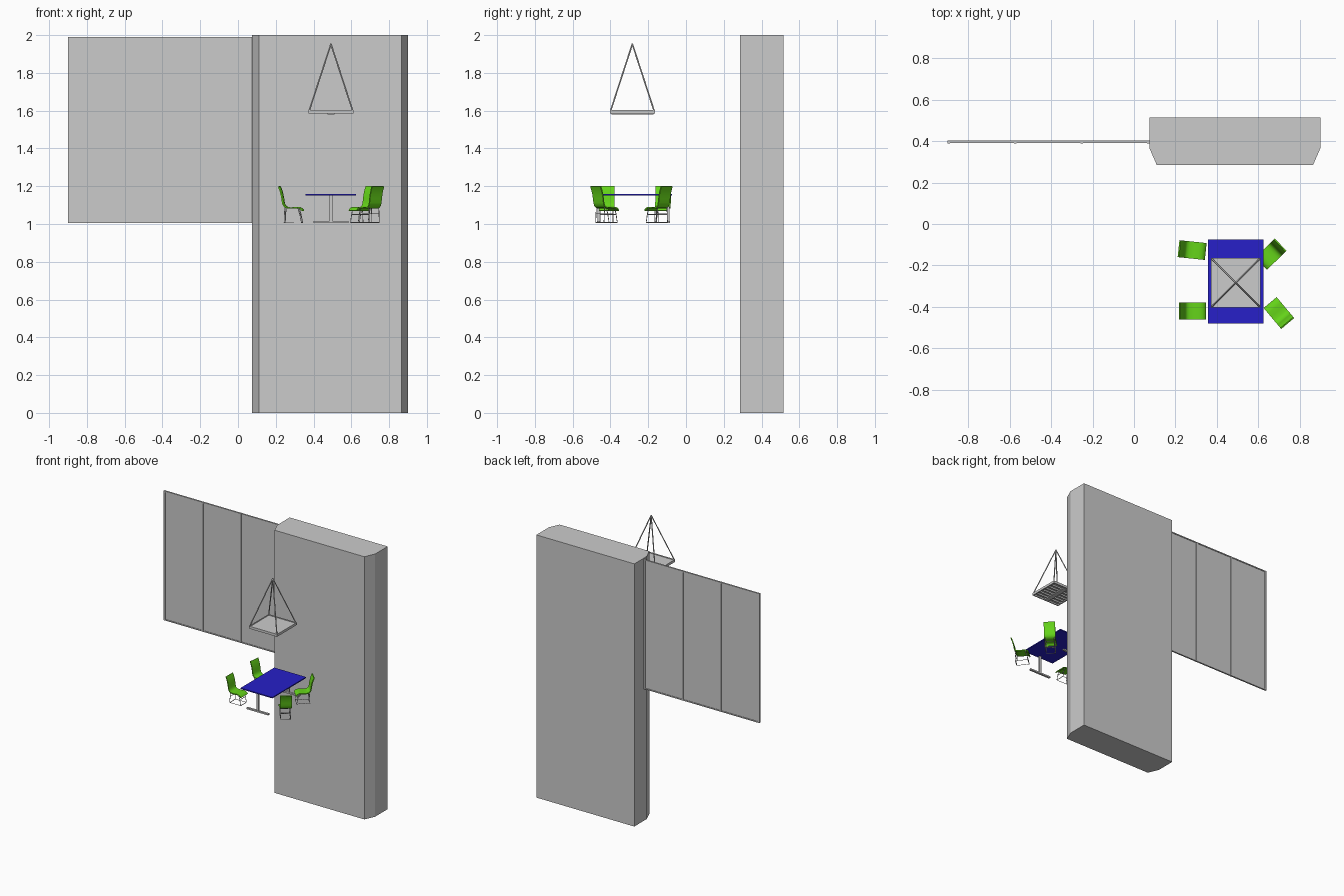
import bpy, bmesh, math
from mathutils import Matrix, Vector

if "Cube" in bpy.data.objects:
    bpy.data.objects.remove(bpy.data.objects["Cube"])


def material(name, rgb):
    m = bpy.data.materials.new(name)
    m.diffuse_color = (*rgb, 1)
    m.use_nodes = True
    m.node_tree.nodes["Principled BSDF"].inputs["Base Color"].default_value = m.diffuse_color
    return m


GREEN = material("green", (0.13, 0.66, 0.01))
BLUE = material("blue", (0.02, 0.014, 0.58))
FLOOR = 1.005


def add_mesh(name, bm, mat=None):
    bmesh.ops.recalc_face_normals(bm, faces=bm.faces[:])
    me = bpy.data.meshes.new(name)
    bm.to_mesh(me)
    bm.free()
    if mat:
        me.materials.append(mat)
    ob = bpy.data.objects.new(name, me)
    bpy.context.collection.objects.link(ob)
    return ob


def boxes(name, spans, mat=None):
    """One object from (x0, x1, y0, y1, z0, z1) boxes."""
    bm = bmesh.new()
    for x0, x1, y0, y1, z0, z1 in spans:
        mx = Matrix.Translation(((x0 + x1) / 2, (y0 + y1) / 2, (z0 + z1) / 2))
        bmesh.ops.create_cube(bm, size=1, matrix=mx @ Matrix.Diagonal((x1 - x0, y1 - y0, z1 - z0, 1)))
    return add_mesh(name, bm, mat)


def rods(name, paths, radius):
    """Bars following straight point-to-point paths."""
    cu = bpy.data.curves.new(name, 'CURVE')
    cu.dimensions = '3D'
    cu.bevel_depth = radius
    cu.bevel_resolution = 1
    cu.use_fill_caps = True
    for pts in paths:
        sp = cu.splines.new('POLY')
        sp.points.add(len(pts) - 1)
        for p, co in zip(sp.points, pts):
            p.co = (*co, 1)
    ob = bpy.data.objects.new(name, cu)
    bpy.context.collection.objects.link(ob)
    return ob


# Column with chamfered front corners
bm = bmesh.new()
outline = [(0.075, 0.515), (0.075, 0.365), (0.11, 0.285),
           (0.865, 0.285), (0.9, 0.365), (0.9, 0.515)]
face = bm.faces.new([bm.verts.new((x, y, 0)) for x, y in outline])
ext = bmesh.ops.extrude_face_region(bm, geom=[face])
bmesh.ops.translate(bm, vec=(0, 0, 2), verts=[v for v in ext['geom'] if isinstance(v, bmesh.types.BMVert)])
add_mesh("column", bm)

# Partition wall: three panes in a thin frame
X0, X1, Z0, Z1, YC = -0.9, 0.075, FLOOR, 1.99, 0.397
boxes("partition_panes", [(X0 + 0.004, X1, YC - 0.002, YC + 0.002, Z0 + 0.004, Z1 - 0.004)])
step = (X1 - X0 - 0.012) / 3
frame = [(X0 + i * step, X0 + i * step + 0.012, YC - 0.007, YC + 0.007, Z0, Z1) for i in range(4)]
frame += [(X0, X1, YC - 0.006, YC + 0.006, z, z + 0.008) for z in (Z0, Z1 - 0.008)]
boxes("partition_frame", frame)

# Table: blue top on two T-shaped legs
TX, TY = 0.492, -0.278
boxes("table_top", [(TX - 0.134, TX + 0.134, TY - 0.203, TY + 0.203, 1.15, 1.158)], BLUE)
for side, y in (("front", TY - 0.185), ("back", TY + 0.185)):
    boxes(f"table_leg_{side}", [
        (TX - 0.008, TX + 0.008, y - 0.006, y + 0.006, FLOOR + 0.01, 1.15),
        (TX - 0.092, TX + 0.092, y - 0.008, y + 0.008, FLOOR, FLOOR + 0.011)])

# Hanging lamp: shallow louvred tray on four rods
LX, LY, LR = 0.492, -0.284, 0.119
a, b = LR, LR - 0.008
boxes("lamp_frame", [(LX + x0, LX + x1, LY + y0, LY + y1, 1.585, 1.604) for x0, x1, y0, y1 in
                     ((-a, a, -a, -b), (-a, a, b, a), (-a, -b, -b, b), (b, a, -b, b))])
boxes("lamp_plate", [(LX - b, LX + b, LY - b, LY + b, 1.596, 1.6)])
louvres = [(LX - b, LX + b, LY + d - 0.003, LY + d + 0.003, 1.584, 1.596)
           for d in (-0.08, -0.048, -0.016, 0.016, 0.048, 0.08)]
louvres.append((LX - 0.018, LX + 0.018, LY - b, LY + b, 1.581, 1.59))
boxes("lamp_louvres", louvres)
rods("lamp_rods", [[(LX + sx * (LR - 0.004), LY + sy * (LR - 0.004), 1.6), (LX, LY, 1.953)]
                   for sx in (-1, 1) for sy in (-1, 1)], 0.004)

# Chair side profile from the top of the back to the seat front (x forward)
PROFILE = [(-0.063, 0.194), (-0.056, 0.178), (-0.049, 0.155), (-0.044, 0.13),
           (-0.041, 0.108), (-0.036, 0.093), (-0.026, 0.084), (-0.012, 0.08),
           (0.01, 0.08), (0.032, 0.082), (0.047, 0.08), (0.057, 0.074), (0.063, 0.065)]


def chair(tag, x, y, degrees):
    place = Matrix.Translation((x, y, FLOOR)) @ Matrix.Rotation(math.radians(degrees), 4, 'Z')
    # Curved one-piece seat and back
    bm = bmesh.new()
    rows = [[bm.verts.new((px, s * 0.041, pz)) for s in (-1, 1)] for px, pz in PROFILE]
    for p, q in zip(rows, rows[1:]):
        bm.faces.new((p[0], p[1], q[1], q[0]))
    shell = add_mesh(f"chair_shell_{tag}", bm, GREEN)
    shell.matrix_world = place
    mod = shell.modifiers.new("thickness", 'SOLIDIFY')
    mod.thickness = 0.007
    mod.offset = 0
    bpy.context.view_layer.objects.active = shell
    shell.select_set(True)
    bpy.ops.object.modifier_apply(modifier=mod.name)
    bpy.ops.object.shade_smooth_by_angle(angle=math.radians(35))
    shell.select_set(False)
    # Wire loops on both sides with cross bars
    w = 0.034
    paths = [[(-0.03, s * w, 0.082), (-0.034, s * w, 0.003), (0.058, s * w, 0.003),
              (0.05, s * w, 0.045), (0.04, s * w, 0.079)] for s in (-1, 1)]
    paths += [[(bx, -w, bz), (bx, w, bz)] for bx, bz in
              ((-0.034, 0.003), (0.058, 0.003), (-0.032, 0.05), (0.05, 0.045))]
    rods(f"chair_legs_{tag}", paths, 0.0022).matrix_world = place


chair("front_left", 0.283, -0.42, 0)
chair("back_left", 0.281, -0.126, -6)
chair("front_right", 0.70, -0.43, 130)
chair("back_right", 0.661, -0.146, 224)
